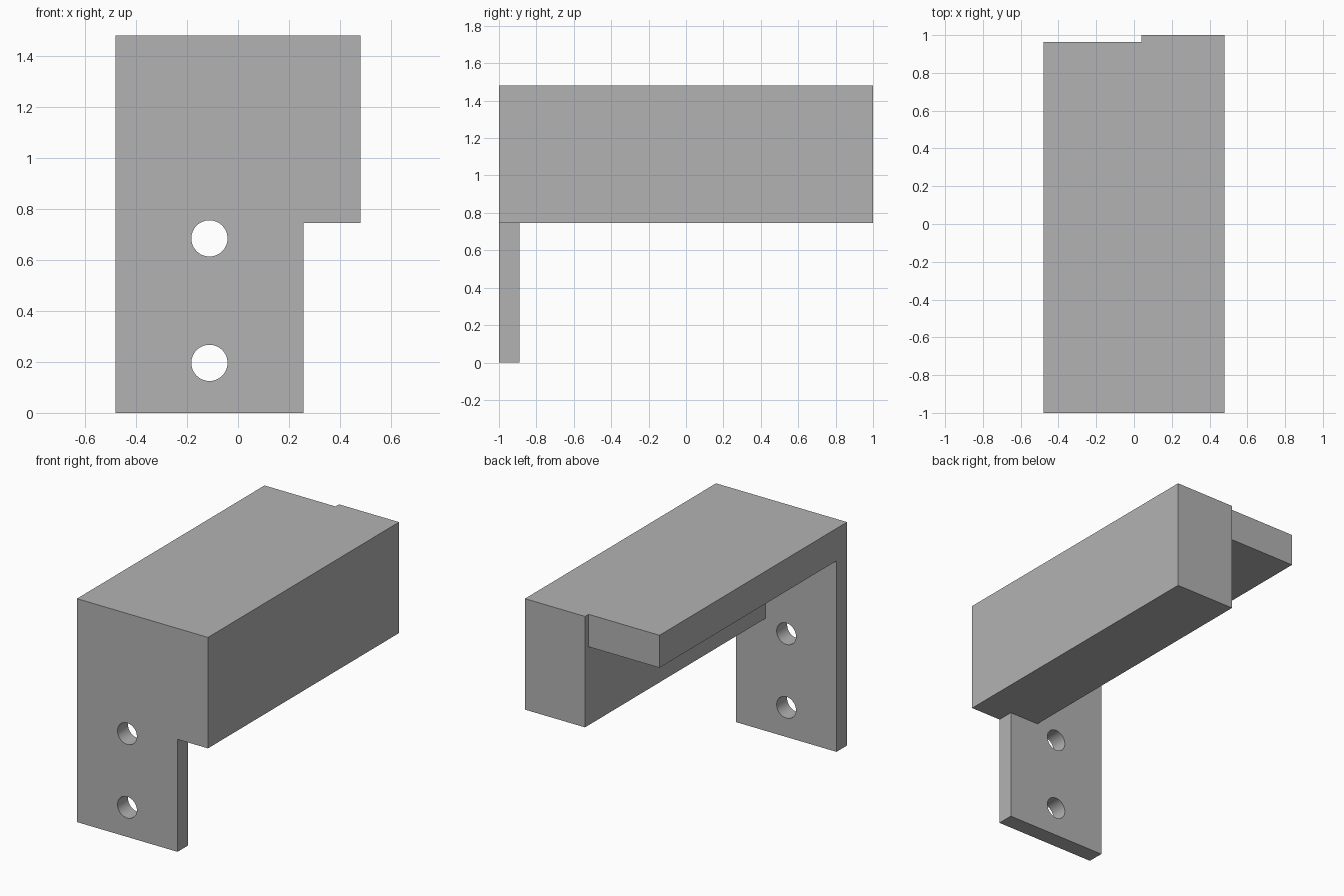
import bpy
import bmesh
import math
from mathutils import Matrix, Vector

cube = bpy.data.objects.get("Cube")
if cube:
    bpy.data.objects.remove(cube, do_unlink=True)

# Single plain grey finish
grey = bpy.data.materials.new("plain_grey")
grey.use_nodes = True
colour = (0.45, 0.45, 0.45, 1)
grey.diffuse_color = colour
grey.node_tree.nodes["Principled BSDF"].inputs["Base Color"].default_value = colour

LEFT, RIGHT, FRONT, BACK, TOP = -0.48, 0.48, -1.0, 1.0, 1.48
RAIL_X, RAIL_Z = 0.04, 0.745        # inner side and underside of the rail
PLATE_X, PLATE_Y = 0.257, -0.89     # mounting plate edge and back face
SHELF_Z, SHELF_Y = 1.265, 0.963     # top shelf underside and back end


def new_object(name, bm):
    mesh = bpy.data.meshes.new(name)
    bm.to_mesh(mesh)
    bm.free()
    obj = bpy.data.objects.new(name, mesh)
    bpy.context.collection.objects.link(obj)
    mesh.materials.append(grey)
    return obj


def box(name, low, high):
    low, high = Vector(low), Vector(high)
    bm = bmesh.new()
    bmesh.ops.create_cube(bm, size=1, matrix=Matrix.Translation((low + high) / 2)
                          @ Matrix.Diagonal((*(high - low), 1)))
    return new_object(name, bm)


def pin(name, x, z, radius):
    bm = bmesh.new()
    bmesh.ops.create_cone(bm, cap_ends=True, segments=48, radius1=radius,
                          radius2=radius, depth=0.4,
                          matrix=Matrix.Translation((x, (FRONT + PLATE_Y) / 2, z))
                          @ Matrix.Rotation(math.pi / 2, 4, "X"))
    return new_object(name, bm)


def combine(target, other, operation):
    mod = target.modifiers.new(operation.lower(), "BOOLEAN")
    mod.operation, mod.object, mod.solver = operation, other, "EXACT"
    result = target.evaluated_get(bpy.context.evaluated_depsgraph_get())
    mesh = bpy.data.meshes.new_from_object(result)
    target.modifiers.clear()
    target.data = mesh
    bpy.data.objects.remove(other, do_unlink=True)


# Mounting plate with its two screw holes
bracket = box("bracket", (LEFT, FRONT, 0), (PLATE_X, PLATE_Y, TOP))
for hole_z in (0.196, 0.684):
    combine(bracket, pin("screw_hole", -0.112, hole_z, 0.071), "DIFFERENCE")

# Long rail and the shelf beside it, joined to the plate
combine(bracket, box("rail", (RAIL_X, FRONT, RAIL_Z), (RIGHT, BACK, TOP)), "UNION")
combine(bracket, box("top_shelf", (LEFT, FRONT, SHELF_Z),
                     (RAIL_X + 0.1, SHELF_Y, TOP)), "UNION")

# Merge coplanar faces left by the joins
bm = bmesh.new()
bm.from_mesh(bracket.data)
bmesh.ops.remove_doubles(bm, verts=bm.verts, dist=0.0001)
bmesh.ops.dissolve_limit(bm, angle_limit=math.radians(1),
                         verts=bm.verts, edges=bm.edges)
bmesh.ops.recalc_face_normals(bm, faces=bm.faces)
bm.to_mesh(bracket.data)
bm.free()

# Smooth hole walls, crisp corners
bpy.ops.object.select_all(action="DESELECT")
bracket.select_set(True)
bpy.context.view_layer.objects.active = bracket
bpy.ops.object.shade_smooth_by_angle(angle=math.radians(30))
